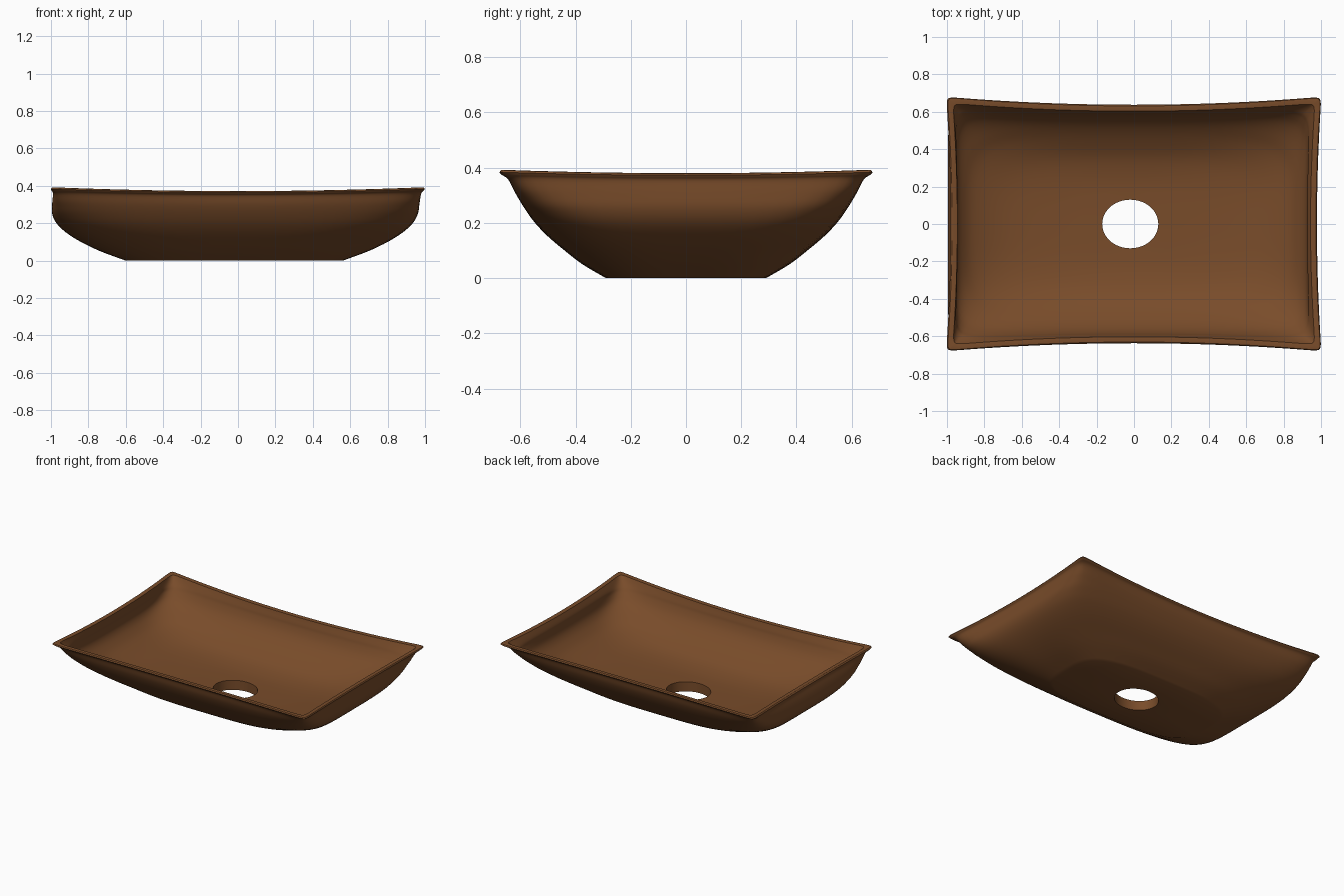
import bpy, bmesh, math

if "Cube" in bpy.data.objects:
    bpy.data.objects.remove(bpy.data.objects["Cube"])

# Level rows: height, half length, half width, corner squareness
OUTER = [(0, .58, .29, 3.5), (.05, .715, .375, 3.5), (.1, .82, .44, 4),
         (.15, .90, .50, 5), (.2, .955, .55, 6.5), (.25, .982, .59, 9),
         (.3, .988, .625, 14), (.345, .99, .652, 25), (.358, .998, .672, 45)]
RIM = [(.365, 1.003, .68, 60), (.371, .998, .676, 60), (.372, .99, .668, 60)]
INNER = [(.369, .968, .645, 50), (.33, .95, .617, 22), (.3, .948, .60, 14),
         (.25, .938, .565, 9), (.2, .90, .515, 6), (.15, .825, .445, 5),
         (.1, .66, .35, 3.8), (.075, .42, .24, 3), (.068, .15, .13, 2)]
SIDE = 28      # points along each side
FINE = 4       # rings between two profile rows


def smooth(rows):
    """Catmull-Rom curve through the profile rows."""
    out = []
    for i in range(len(rows) - 1):
        p0, p1 = rows[max(i - 1, 0)], rows[i]
        p2, p3 = rows[i + 1], rows[min(i + 2, len(rows) - 1)]
        for k in range(FINE):
            t = k / FINE
            out.append([.5 * (2 * b + (c - a) * t + (2 * a - 5 * b + 4 * c - d) * t * t
                              + (3 * b - a - 3 * c + d) * t ** 3)
                        for a, b, c, d in zip(p0, p1, p2, p3)])
    return out + [rows[-1]]


def square_loop():
    """Points around a unit square, denser near the corners."""
    pts = []
    for side in range(4):
        for k in range(SIDE):
            u, v = math.sin(math.pi / 2 * (2 * k / SIDE - 1)), -1.0
            for _ in range(side):
                u, v = -v, u
            pts.append((u, v))
    return pts


def ring(bm, z, a, b, n):
    """One outline, bowed in and dipped between the corners near the rim."""
    w = (z / .37) ** 4
    verts = []
    for u, v in square_loop():
        s = (abs(u) ** n + abs(v) ** n) ** (-1 / n)
        x = a * u * s * (1 - .025 * w * (1 - v * v)) - .02 * (1 - min(w, 1))
        y = b * v * s * (1 - .066 * w * (1 - u * u))
        dz = w * (.008 * u * u + .012 * u * u * v * v)
        verts.append(bm.verts.new((x, y, z + dz)))
    return verts


# Basin shell: outside, rim, inside, drain wall, then flat underside
bm = bmesh.new()
profile = smooth(OUTER) + RIM + smooth(INNER) + [(0, .15, .13, 2)]
rings = [ring(bm, *row) for row in profile]
for i, low in enumerate(rings):
    high = rings[(i + 1) % len(rings)]
    for j in range(len(low)):
        k = (j + 1) % len(low)
        bm.faces.new((low[j], low[k], high[k], high[j]))
bmesh.ops.recalc_face_normals(bm, faces=bm.faces)
mesh = bpy.data.meshes.new("basin")
bm.to_mesh(mesh)
bm.free()

brown = bpy.data.materials.new("warm brown")
brown.diffuse_color = (.19, .072, .023, 1)
brown.use_nodes = True
brown.node_tree.nodes["Principled BSDF"].inputs["Base Color"].default_value = brown.diffuse_color
mesh.materials.append(brown)
basin = bpy.data.objects.new("basin", mesh)
bpy.context.collection.objects.link(basin)
bpy.context.view_layer.objects.active = basin
basin.select_set(True)
bpy.ops.object.shade_smooth_by_angle(angle=math.radians(30))
